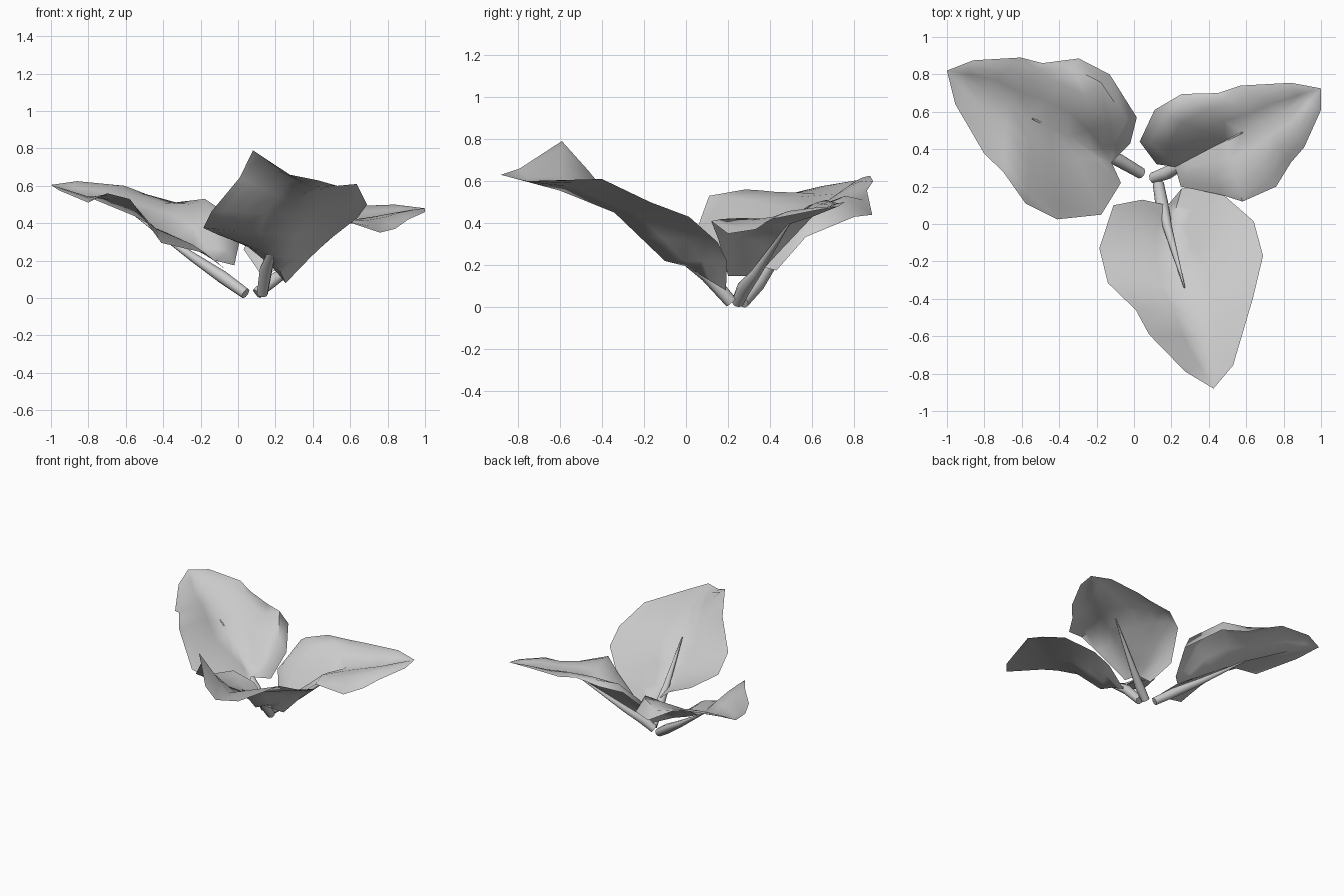
import bpy, bmesh, math
from mathutils import Vector

if "Cube" in bpy.data.objects:
    bpy.data.objects.remove(bpy.data.objects["Cube"])

V = Vector
ROWS = (0, .3, .6, .85, 1)  # positions between rib and rim


def along(path, t):
    """Point at fraction t of a polyline."""
    f = min(max(t, 0), 1) * (len(path) - 1)
    i = min(int(f), len(path) - 2)
    return V(path[i]).lerp(V(path[i + 1]), f - i)


def finish(name, bm, angle):
    bmesh.ops.remove_doubles(bm, verts=bm.verts, dist=0.0005)
    bmesh.ops.recalc_face_normals(bm, faces=bm.faces)
    me = bpy.data.meshes.new(name)
    bm.to_mesh(me)
    bm.free()
    ob = bpy.data.objects.new(name, me)
    bpy.context.collection.objects.link(ob)
    bpy.ops.object.select_all(action='DESELECT')
    ob.select_set(True)
    bpy.context.view_layer.objects.active = ob
    bpy.ops.object.shade_smooth_by_angle(angle=math.radians(angle))


def leaf(name, rib, sides):
    """Thin sheet lofted from a central rib to two rims.
    Each side has a bulge and a curl (raised ridge just inside the rim)."""
    bm = bmesh.new()
    for sign, (rim, bulge, curl) in zip((1, -1), sides):
        rim = [rib[0]] + rim + [rib[-1]]
        n = len(rim) - 1
        grid = []
        for i, p in enumerate(rim):
            t = i / n
            a, b = along(rib, t), V(p)
            row = []
            for s in ROWS:
                q = a.lerp(b, s)
                q.z += bulge * math.sin(math.pi * s) * math.sin(math.pi * t)
                if s < 1:
                    q.z += curl * s / ROWS[-2] * max(0, math.sin(math.tau * .8 * t))
                row.append(bm.verts.new(q))
            grid.append(row)
        for r0, r1 in zip(grid, grid[1:]):
            for j in range(len(ROWS) - 1):
                f = [r0[j], r0[j + 1], r1[j + 1], r1[j]]
                bm.faces.new(f if sign > 0 else f[::-1])
    finish(name, bm, 60)


def stem(name, path, radii, sides=8):
    """Tapered tube along a short path."""
    bm = bmesh.new()
    rings = []
    for i, (p, r) in enumerate(zip(path, radii)):
        d = V(path[min(i + 1, len(path) - 1)]) - V(path[max(i - 1, 0)])
        rot = d.to_track_quat('Z', 'Y')
        rings.append([bm.verts.new(V(p) + rot @ V((r * math.cos(k * math.tau / sides),
                                                   r * math.sin(k * math.tau / sides), 0)))
                      for k in range(sides)])
    for a, b in zip(rings, rings[1:]):
        for k in range(sides):
            m = (k + 1) % sides
            bm.faces.new((a[k], a[m], b[m], b[k]))
    bm.faces.new(rings[0][::-1])
    bm.faces.new(rings[-1])
    finish(name, bm, 50)


# back left leaf
leaf("left_leaf",
     [(-.12, .33, .2), (-.35, .47, .325), (-.545, .565, .435), (-.8, .72, .54), (-1, .82, .605)],
     [([(-.02, .43, .175), (.015, .57, .335), (-.13, .8, .43), (-.295, .885, .44),
        (-.49, .86, .555), (-.605, .89, .6), (-.86, .875, .625)], .03, .1),
      ([(-.07, .22, .155), (-.175, .05, .24), (-.41, .025, .295), (-.58, .11, .53),
        (-.7, .28, .56), (-.8, .375, .51), (-.955, .64, .575)], .02, 0)])

# back right leaf
leaf("right_leaf",
     [(.22, .305, .15), (.4, .4, .275), (.58, .49, .395), (.8, .6, .43), (1, .725, .48)],
     [([(.12, .32, .13), (.03, .44, .26), (.11, .61, .44), (.255, .695, .48),
        (.45, .7, .5), (.57, .74, .49), (.84, .755, .5)], .03, .05),
      ([(.25, .2, .15), (.47, .155, .32), (.58, .12, .41), (.76, .2, .35),
        (.84, .33, .37), (.91, .41, .42), (1, .61, .46)], .05, 0)])

# front leaf
leaf("front_leaf",
     [(.18, .1, .17), (.22, -.1, .22), (.27, -.34, .45), (.34, -.6, .555), (.425, -.88, .63)],
     [([(.255, .19, .08), (.39, .195, .22), (.485, .15, .31), (.64, .015, .43),
        (.69, -.17, .5), (.635, -.4, .61), (.53, -.755, .6)], 0, 0),
      ([(.045, .13, .28), (-.11, .1, .34), (-.185, -.13, .375), (-.14, -.315, .465),
        (.01, -.46, .645), (.08, -.59, .79), (.275, -.79, .66)], 0, 0)])

# stems running into the ribs
RADII = (.03, .035, .024, .004)
stem("left_stem", [(.04, .27, .024), (-.08, .34, .11), (-.25, .42, .225), (-.545, .565, .437)], RADII)
stem("right_stem", [(.1, .245, .024), (.18, .275, .09), (.29, .335, .165), (.58, .49, .397)], RADII)
stem("front_stem", [(.13, .215, .024), (.15, .1, .155), (.18, -.02, .24), (.27, -.34, .463)], RADII)
